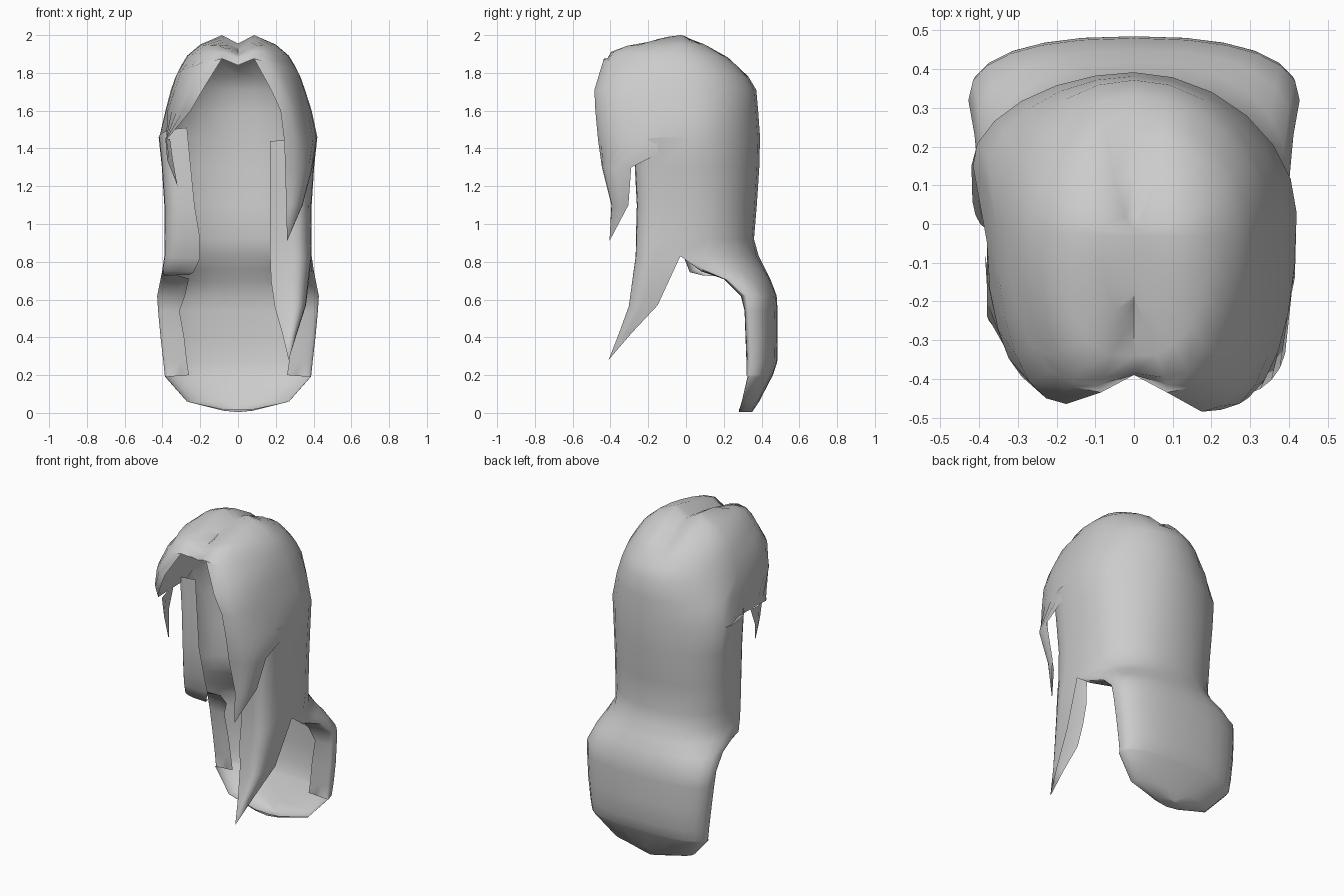
import bpy, math

mat = bpy.data.materials.new("hair_grey")
mat.diffuse_color = (0.6, 0.6, 0.6, 1)
N = 6  # steps per quarter


def sheet(name, grids):
    """One smooth open sheet from grids of points, welded where they touch."""
    verts, faces = [], []
    for grid in grids:
        n, o = len(grid[0]), len(verts)
        verts += [p for row in grid for p in row]
        faces += [(o + r * n + c, o + (r + 1) * n + c, o + (r + 1) * n + c + 1, o + r * n + c + 1)
                  for r in range(len(grid) - 1) for c in range(n - 1)]
    me = bpy.data.meshes.new(name)
    me.from_pydata(verts, [], faces)
    me.materials.append(mat)
    ob = bpy.data.objects.new(name, me)
    bpy.context.collection.objects.link(ob)
    bpy.context.view_layer.objects.active = ob
    ob.select_set(True)
    bpy.ops.object.mode_set(mode='EDIT')
    bpy.ops.mesh.select_all(action='SELECT')
    bpy.ops.mesh.remove_doubles(threshold=0.001)
    bpy.ops.object.mode_set(mode='OBJECT')
    bpy.ops.object.shade_smooth_by_angle(angle=math.radians(60))
    ob.select_set(False)
    return ob


def quarter(p, i):
    a = math.pi / 2 * i / N
    return max(math.sin(a), 0) ** p, max(math.cos(a), 0) ** p


def front(z, zf, w, ym, yf, xe, q=0.75, fold=0.0):
    """Quarter ring from the side to the front edge; fold turns the edge back."""
    pts = []
    for i in range(N + 1):
        s, c = quarter(q, i)
        pts.append((xe + (w - xe) * c, ym + (yf - ym) * s + fold * (1 - c) ** 2, z + (zf - z) * i / N))
    return pts


def mirror(pts):
    return [(-x, y, z) for x, y, z in pts]


def rings(rows, q, fold=0.0):
    """Rows: (z, width, back y, mid y, power), right and left (front y, edge x, front z[, mid y])."""
    grid = []
    for (z, w, yb, ym, p), *ends in rows:
        sides = []
        for k, (yf, xe, zf, *mid) in enumerate(ends):
            m = mid[0] if mid else ym
            pts = []
            for i in range(N):
                s, c = quarter(p, i)
                pts.append((w * s, m + (yb - m) * c, z))
            sides.append(pts + front(z, zf, w, m, yf, xe, q, 0 if k else fold))
        grid.append(mirror(sides[1])[:0:-1] + sides[0])
    return grid


def both(base, edge):
    return base, edge, edge


def parted(grid):
    """Sink the centre parting, push the fringe forward beside it, pinch the left side."""
    out = []
    for r, row in enumerate(grid):
        new = []
        for x, y, z in row:
            ax = abs(x)
            if r <= 4:
                top = min(1, max(0, (z - 1.78) / 0.1))
                f = min(1, max(0, (-y - 0.2) / 0.15)) * min(1, max(0, (1.97 - z) / 0.08))
                z -= 0.045 * max(0, 1 - ax / 0.085) * top
                y -= 0.085 * f * max(0, min(ax / 0.2, (0.4 - ax) / 0.15, 1))
            elif x < -0.38 and y < 0.16:
                x += (-0.38 - x) * min(1, (0.16 - y) / 0.1)
            new.append((x, y, z))
        out.append(new)
    return out


# Crown with centre parting and swept fringe
crown = parted(rings([
    both((2.0, 0.0, -0.02, -0.03, 1), (-0.2, 0, 1.965)),
    both((2.0, 0.085, 0.02, -0.03, 1), (-0.25, 0, 1.955)),
    both((1.95, 0.2, 0.12, -0.03, 1), (-0.34, 0, 1.94)),
    both((1.89, 0.27, 0.23, -0.03, 1), (-0.385, 0, 1.92)),
    both((1.84, 0.3, 0.28, -0.02, 1), (-0.39, 0, 1.885)),
    both((1.78, 0.33, 0.33, 0, 1), (-0.435, 0.085, 1.875)),
    ((1.71, 0.355, 0.372, 0, 1), (-0.485, 0.175, 1.71), (-0.465, 0.175, 1.73)),
    ((1.6, 0.39, 0.382, 0.02, 1.03), (-0.48, 0.225, 1.6), (-0.41, 0.25, 1.6, 0.1)),
    ((1.46, 0.42, 0.392, 0.03, 1.06), (-0.465, 0.245, 1.44), (-0.25, 0.375, 1.45, 0.15)),
], 0.92))

# Long body wrapping round the sides, with inward front flaps
body = rings([
    ((1.46, 0.42, 0.392, 0.03, 1.06), (-0.3, 0.17, 1.44), (-0.03, 0.27, 1.51, 0.15)),
    ((1.3, 0.403, 0.388, 0.03, 1), (-0.295, 0.17, 1.28), (-0.04, 0.25, 1.3, 0.15)),
    ((1.1, 0.39, 0.375, 0.03, 0.95), (-0.285, 0.17, 1.1), (-0.05, 0.23, 1.1, 0.13)),
    ((0.92, 0.388, 0.36, 0.02, 0.9), (-0.29, 0.17, 0.92), (-0.04, 0.2, 0.92, 0.1)),
    ((0.83, 0.39, 0.385, -0.03, 0.86), (-0.29, 0.17, 0.83), (-0.01, 0.2, 0.82, 0.06)),
], 0.5, 0.08)

# Lower back panel with returned edges
panel = rings([
    ((0.83, 0.39, 0.385, -0.03, 0.86), (-0.03, 0.39, 0.83), (0.06, 0.39, 0.83)[:3] + (0.06,)),
    both((0.76, 0.4, 0.42, 0.1, 0.86), (0.08, 0.39, 0.75)),
    both((0.7, 0.412, 0.45, 0.23, 0.85), (0.2, 0.26, 0.71)),
    both((0.62, 0.428, 0.48, 0.32, 0.84), (0.29, 0.28, 0.62)),
    both((0.54, 0.423, 0.485, 0.33, 0.84), (0.31, 0.31, 0.54)),
    both((0.4, 0.41, 0.485, 0.34, 0.83), (0.315, 0.285, 0.4)),
    both((0.27, 0.395, 0.483, 0.34, 0.83), (0.32, 0.27, 0.27)),
    both((0.2, 0.388, 0.46, 0.34, 0.83), (0.32, 0.26, 0.2)),
    both((0.19, 0.385, 0.455, 0.34, 0.83), (0.325, 0.384, 0.19)),
    both((0.06, 0.27, 0.387, 0.3, 0.83), (0.295, 0.269, 0.06)),
    both((0.012, 0.08, 0.355, 0.285, 0.85), (0.283, 0.079, 0.02)),
    both((0.004, 0.0, 0.35, 0.282, 1), (0.28, 0.0, 0.02)),
], 0.75)

# Pointed lock hanging on the right shoulder
right_lock = [front(*r) for r in (
    (0.83, 0.83, 0.39, -0.03, -0.29, 0.17, 0.5, 0.08),
    (0.7, 0.7, 0.375, -0.09, -0.305, 0.175, 0.5, 0.07),
    (0.57, 0.56, 0.36, -0.15, -0.32, 0.195, 0.5, 0.06),
    (0.42, 0.42, 0.312, -0.29, -0.365, 0.235, 0.6, 0.03),
    (0.28, 0.28, 0.268, -0.41, -0.41, 0.268))]

# Blunt lock end on the left
left_lock = [mirror(front(*r)) for r in (
    (0.83, 0.82, 0.39, 0.06, -0.01, 0.2, 0.5),
    (0.76, 0.745, 0.4, 0.09, 0.02, 0.235, 0.5),
    (0.725, 0.73, 0.39, 0.15, 0.08, 0.26, 0.6))]

# Pointed fringe lock on the right
fringe_lock = [front(*r) for r in (
    (1.46, 1.44, 0.42, 0.03, -0.465, 0.245, 0.92),
    (1.3, 1.3, 0.395, -0.29, -0.445, 0.25, 0.92),
    (1.1, 1.1, 0.342, -0.305, -0.395, 0.255, 0.92),
    (0.91, 0.91, 0.26, -0.405, -0.405, 0.26))]

sheet("hair_shell", [crown, body, panel, right_lock,
                     [r[::-1] for r in left_lock], fringe_lock])

# Small wisp under the left fringe
sheet("left_wisp", [[
    [(-0.385, -0.08, 1.46), (-0.38, -0.16, 1.45), (-0.36, -0.23, 1.45)],
    [(-0.375, -0.14, 1.34), (-0.365, -0.19, 1.34), (-0.345, -0.23, 1.34)],
    [(-0.32, -0.22, 1.2)] * 3,
]])
